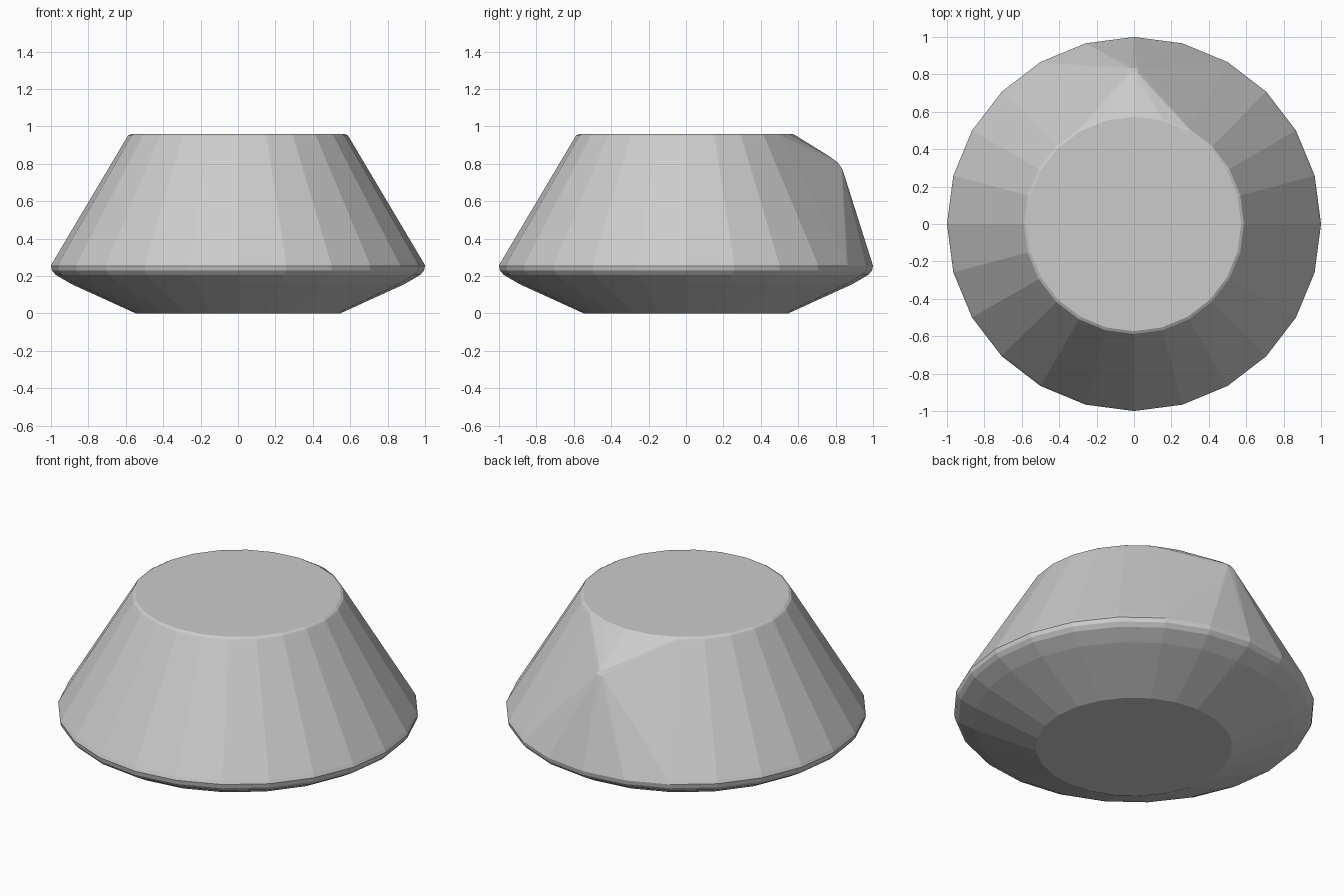
import bpy, bmesh
from math import cos, sin, pi

if "Cube" in bpy.data.objects:
    bpy.data.objects.remove(bpy.data.objects["Cube"])

SIDES = 24
# (radius, height) from the base to the flat top
PROFILE = [(0.545, 0), (0.76, 0.098), (0.89, 0.157), (0.975, 0.207), (0.995, 0.23),
           (1.0, 0.255), (0.99, 0.275), (0.595, 0.94), (0.588, 0.951), (0.573, 0.96)]
# rounded nose of the pointer at the back: (half width, y, z)
NOSE = [(0.01, 0.77, 0.838), (0.018, 0.81, 0.808), (0.02, 0.833, 0.778), (0.015, 0.845, 0.745)]

bm = bmesh.new()

# round body rings
for r, z in PROFILE:
    for i in range(SIDES):
        a = 2 * pi * i / SIDES
        bm.verts.new((r * cos(a), r * sin(a), z))

# pointer ridge
for x, y, z in NOSE:
    for s in (-1, 1):
        bm.verts.new((s * x, y, z))

# tight faceted skin over body and pointer
res = bmesh.ops.convex_hull(bm, input=bm.verts[:])
loose = [v for v in bm.verts if not v.link_faces]
bmesh.ops.delete(bm, geom=loose, context='VERTS')
bmesh.ops.dissolve_limit(bm, angle_limit=0.01, verts=bm.verts[:], edges=bm.edges[:])
bmesh.ops.recalc_face_normals(bm, faces=bm.faces[:])

mesh = bpy.data.meshes.new("pointed_knob")
bm.to_mesh(mesh)
bm.free()
knob = bpy.data.objects.new("pointed_knob", mesh)
bpy.context.collection.objects.link(knob)
